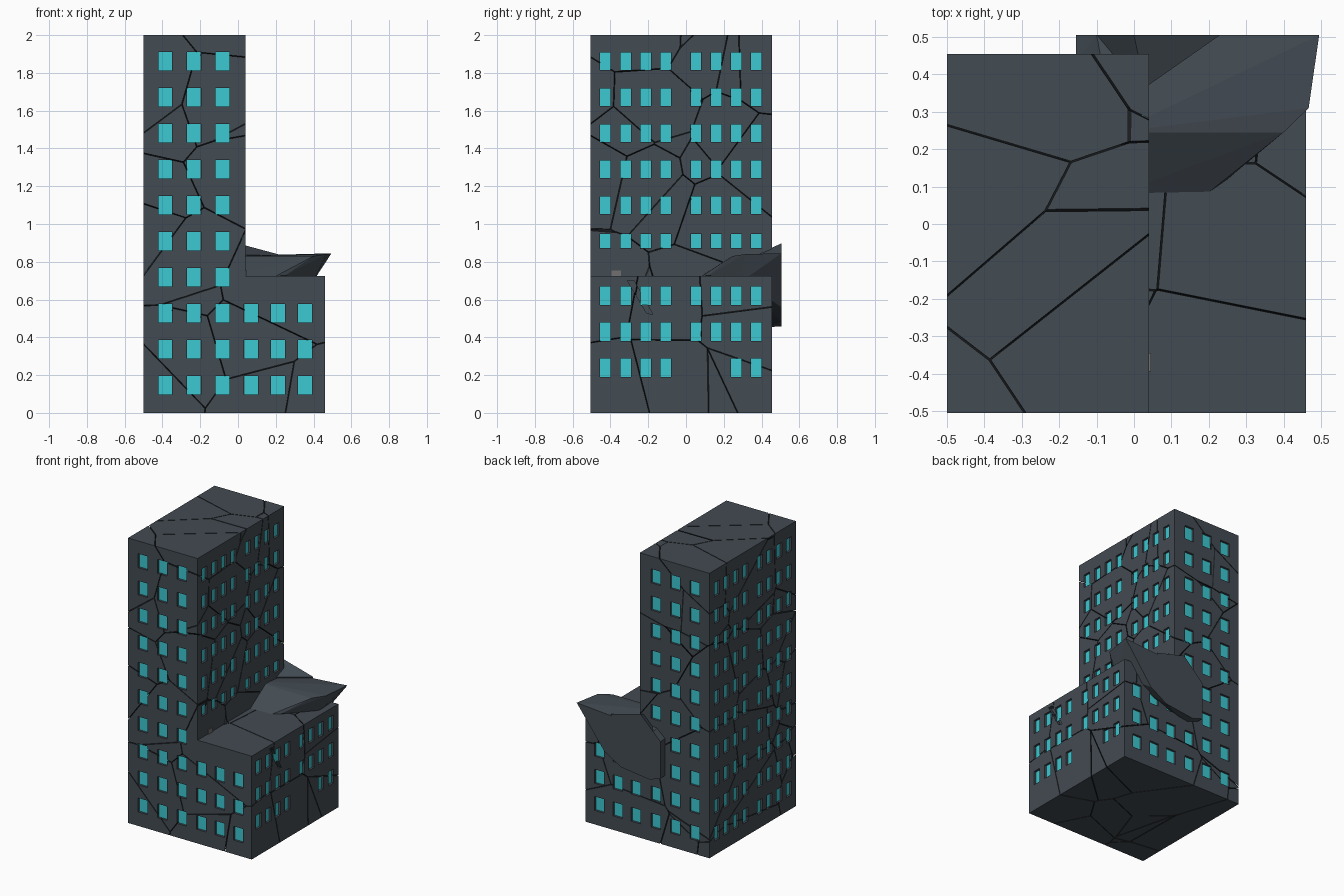
import bpy, bmesh, random
from mathutils import Vector, Matrix

if "Cube" in bpy.data.objects:
    bpy.data.objects.remove(bpy.data.objects["Cube"])

random.seed(7)
GAP = 0.0022
X0, X1, X2 = -0.5, 0.04, 0.46
Y0, Y1 = -0.505, 0.455
ROOF = 0.725


def material(name, rgb):
    m = bpy.data.materials.new(name)
    m.diffuse_color = (*rgb, 1)
    m.use_nodes = True
    m.node_tree.nodes["Principled BSDF"].inputs["Base Color"].default_value = m.diffuse_color
    return m


CONCRETE = material("concrete", (0.055, 0.07, 0.085))
CRACK = material("crack_dark", (0.012, 0.014, 0.016))
GLASS = material("window_glass", (0.045, 0.58, 0.64))
BRICK = material("pale_rubble", (0.16, 0.16, 0.16))


def make_object(name, bm, *mats):
    mesh = bpy.data.meshes.new(name)
    bmesh.ops.recalc_face_normals(bm, faces=bm.faces[:])
    bm.to_mesh(mesh)
    bm.free()
    for m in mats:
        mesh.materials.append(m)
    ob = bpy.data.objects.new(name, mesh)
    bpy.context.collection.objects.link(ob)
    return ob


def add_box(bm, lo, hi):
    lo, hi = Vector(lo), Vector(hi)
    mat = Matrix.Translation((lo + hi) / 2) @ Matrix.Diagonal((*(hi - lo), 1))
    bmesh.ops.create_cube(bm, size=1, matrix=mat)


def add_hull(bm, points):
    verts = [bm.verts.new(p) for p in points]
    res = bmesh.ops.convex_hull(bm, input=verts)
    loose = {v for v in res["geom_interior"] + res["geom_unused"]
             if isinstance(v, bmesh.types.BMVert)}
    bmesh.ops.delete(bm, geom=list(loose), context="VERTS")


# Seeds of the cracked pieces, shared so cracks run across both blocks
seeds = [Vector((random.uniform(X0, X1), random.uniform(Y0, Y1), random.uniform(ROOF, 2)))
         for _ in range(34)]
seeds += [Vector((random.uniform(X0, X2), random.uniform(Y0, Y1), random.uniform(0, ROOF)))
          for _ in range(26)]


def cracked_block(name, lo, hi):
    """Split a box into slightly separated convex pieces around the seeds."""
    whole = bmesh.new()
    for s in seeds:
        bm = bmesh.new()
        add_box(bm, lo, hi)
        for other in seeds:
            if other is s:
                continue
            n = (other - s).normalized()
            res = bmesh.ops.bisect_plane(
                bm, geom=bm.verts[:] + bm.edges[:] + bm.faces[:], dist=1e-6,
                plane_co=(s + other) / 2 - n * GAP, plane_no=n, clear_outer=True)
            if not bm.faces:
                break
            edges = [e for e in res["geom_cut"]
                     if isinstance(e, bmesh.types.BMEdge) and e.is_boundary]
            if edges:
                for f in bmesh.ops.edgeloop_fill(bm, edges=edges)["faces"]:
                    f.material_index = 1
        if bm.faces:
            bmesh.ops.recalc_face_normals(bm, faces=bm.faces[:])
            tmp = bpy.data.meshes.new("tmp")
            bm.to_mesh(tmp)
            whole.from_mesh(tmp)
            bpy.data.meshes.remove(tmp)
        bm.free()
    return make_object(name, whole, CONCRETE, CRACK)


tower = cracked_block("tower", (X0, Y0, 0), (X1, Y1, 2))
wing = cracked_block("low_wing", (X1, Y0, 0), (X2, Y1, ROOF))

# Windows: a recess cutter and a glass pane for each opening
cutters, panes = bmesh.new(), bmesh.new()


def window(axis, face, out, u, z, w, h=0.098):
    def box(bm, d0, d1, shrink):
        a, b = sorted((face + out * d0, face + out * d1))
        u0, u1 = u - w / 2 + shrink, u + w / 2 - shrink
        z0, z1 = z - h / 2 + shrink, z + h / 2 - shrink
        if axis == "y":
            add_box(bm, (u0, a, z0), (u1, b, z1))
        else:
            add_box(bm, (a, u0, z0), (b, u1, z1))
    box(cutters, -0.020, 0.02, 0)
    box(panes, -0.0198, -0.015, 0.0003)


ROWS = [0.147 + 0.1905 * i for i in range(10)]
SIDE_COLS = [-0.427, -0.32, -0.213, -0.107, 0.053, 0.16, 0.265, 0.372]

# Front and back windows
for i, z in enumerate(ROWS):
    for x in (-0.385, -0.234, -0.083, 0.07, 0.211, 0.355):
        if x > 0 and i > 2:
            continue
        window("y", Y0, -1, x, z, 0.074)
        window("y", Y1, 1, x, z, 0.074)

# Side windows: outer left wall, tower above the wing, end of the wing
for y in SIDE_COLS:
    for i, z in enumerate(ROWS):
        window("x", X0, -1, y, z, 0.056)
        if i > 3:
            window("x", X1, 1, y, z, 0.056, 0.094 if i > 4 else 0.075)
    for z in (0.24, 0.43, 0.62):
        if not (z < 0.3 and 0 < y < 0.2):
            window("x", X2, 1, y, z, 0.056)

cutter = make_object("window_cutter", cutters)
cutter.hide_render = True
make_object("window_panes", panes, GLASS)

# Wide split in the end wall of the wing
split = bmesh.new()
add_hull(split, [(x, y, z) for x in (0.435, 0.49)
                 for y, z in ((-0.31, 0.70), (-0.275, 0.70), (-0.175, 0.52), (-0.21, 0.53))])
split = make_object("split_cutter", split)
split.hide_render = True


def cut(ob, tool):
    mod = ob.modifiers.new("cut", "BOOLEAN")
    mod.operation, mod.solver, mod.object = "DIFFERENCE", "EXACT", tool
    bpy.context.view_layer.objects.active = ob
    bpy.ops.object.modifier_apply(modifier=mod.name)


cut(tower, cutter)
cut(wing, cutter)
cut(wing, split)
for tool in (cutter, split):
    bpy.data.objects.remove(tool)

# Big broken slab pushed up out of the back corner of the wing
slab = bmesh.new()
add_hull(slab, [
    (0.495, 0.505, 0.845), (0.467, 0.31, 0.84), (0.40, 0.245, 0.83), (-0.05, 0.245, 0.83),
    (0.25, 0.12, 0.728), (0.20, 0.085, 0.724), (-0.05, 0.08, 0.724), (0.40, 0.30, 0.70),
    (-0.10, 0.505, 0.80), (-0.155, 0.505, 0.745), (-0.155, 0.505, 0.485),
    (-0.07, 0.505, 0.457), (0.15, 0.505, 0.484), (0.28, 0.505, 0.56),
    (-0.155, 0.44, 0.75), (-0.155, 0.44, 0.49), (-0.07, 0.43, 0.455)])
make_object("broken_slab", slab, CONCRETE)

# Smaller shard leaning on the tower behind the slab
shard = bmesh.new()
add_hull(shard, [(0.03, 0.365, 0.835), (0.0, 0.505, 0.897), (0.23, 0.505, 0.835),
                 (-0.155, 0.505, 0.745), (-0.02, 0.40, 0.72), (0.20, 0.505, 0.75)])
make_object("leaning_shard", shard, CONCRETE)

# Small bit of rubble on the wing roof against the tower
rubble = bmesh.new()
add_box(rubble, (0.035, -0.395, 0.72), (0.046, -0.345, 0.755))
make_object("rubble_bit", rubble, BRICK)
